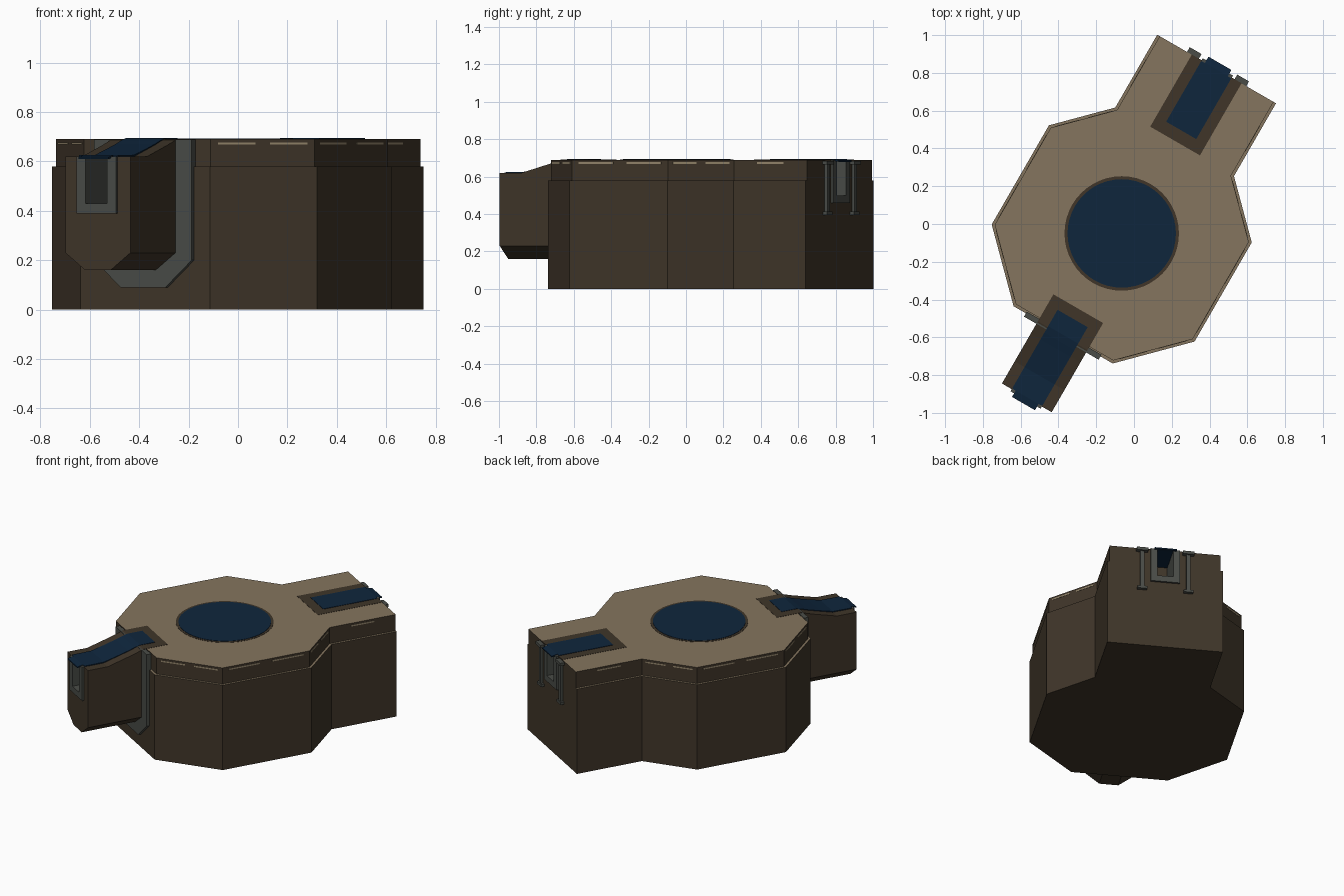
import bpy, bmesh, math
from mathutils import Matrix, Vector

if "Cube" in bpy.data.objects:
    bpy.data.objects.remove(bpy.data.objects["Cube"])

# The whole model is laid out along a local y axis, then turned 30 degrees
PLACE = Matrix.Translation((-0.065, -0.05, 0)) @ Matrix.Rotation(math.radians(-30), 4, 'Z')


def mat(name, col):
    m = bpy.data.materials.new(name)
    m.diffuse_color = (*col, 1)
    m.use_nodes = True
    m.node_tree.nodes["Principled BSDF"].inputs["Base Color"].default_value = m.diffuse_color
    return m


BROWN = mat("dark brown stone", (0.050, 0.036, 0.022))
TAN = mat("tan paving", (0.235, 0.178, 0.112))
WATER = mat("navy water", (0.0045, 0.019, 0.046))
GREY = mat("grey metal", (0.068, 0.073, 0.064))
CREAM = mat("cream trim", (0.30, 0.24, 0.15))


def finish(bm, name, mats, top_second=False):
    bmesh.ops.recalc_face_normals(bm, faces=bm.faces)
    if top_second:  # upward faces take the second colour
        for f in bm.faces:
            f.material_index = int(f.normal.z > 0.9)
    me = bpy.data.meshes.new(name)
    bm.to_mesh(me)
    bm.free()
    for m in mats:
        me.materials.append(m)
    ob = bpy.data.objects.new(name, me)
    ob.matrix_world = PLACE
    bpy.context.collection.objects.link(ob)
    return ob


def loft(name, sections, mats, top_second=False):
    """Skin equal-length rings of 3D points and cap both ends."""
    bm = bmesh.new()
    rings = [[bm.verts.new(p) for p in s] for s in sections]
    n = len(rings[0])
    for a, b in zip(rings, rings[1:]):
        for i in range(n):
            j = (i + 1) % n
            bm.faces.new((a[i], a[j], b[j], b[i]))
    bm.faces.new(rings[0])
    bm.faces.new(rings[-1])
    return finish(bm, name, mats, top_second)


def prism(name, outline, z0, z1, mats, top_second=False):
    return loft(name, [[(x, y, z) for x, y in outline] for z in (z0, z1)], mats, top_second)


def box(name, x0, x1, y0, y1, z0, z1, mats):
    return prism(name, [(x0, y0), (x1, y0), (x1, y1), (x0, y1)], z0, z1, mats)


def along_y(name, profile, y0, y1, mats):
    return loft(name, [[(x, y, z) for x, z in profile] for y in (y0, y1)], mats)


def mirrored(right):
    """Close a half profile by mirroring it across x = 0."""
    return right + [(-x, z) for x, z in reversed(right)]


def cut(target, cutter):
    md = target.modifiers.new("cut", 'BOOLEAN')
    md.operation = 'DIFFERENCE'
    md.solver = 'EXACT'
    md.object = cutter
    cutter.hide_render = True
    cutter.hide_set(True)


# Outline of the body: chamfered square plus a rear extension
def outline(d):
    s, c, w = 0.62 - d, 0.303 - d * 0.41, 0.363 - d
    return mirrored([(c, -s), (s, -c), (s, c), (w, s + c - w), (w, 1.005)])


lower = prism("lower_body", outline(0), 0, 0.58, [BROWN, TAN], True)
upper = prism("upper_body", outline(0.015), 0.58, 0.69, [BROWN, TAN], True)

# Cream dashes high on the walls
edge = [Vector(p) for p in outline(0.015)]
k = 0
for a, b in zip(edge, edge[1:] + edge[:1]):
    d = b - a
    mid = (a + b) / 2
    if abs(d.y) < 1e-4:
        continue  # front wall holds the spout, rear wall the outlet
    n = Vector((d.y, -d.x)).normalized()
    count = 1 if abs(d.x) < 1e-4 and mid.y > 0.5 else 2
    t = d.normalized()
    for i in range(count):
        c = a + d * ((i + 0.5) / count)
        h = 0.18 * d.length
        pts = [c - t * h - n * 0.002, c + t * h - n * 0.002,
               c + t * h + n * 0.002, c - t * h + n * 0.002]
        prism(f"wall_dash_{k}", pts, 0.668, 0.677, [CREAM])
        k += 1


# Round pool
def circle(r):
    return [(r * math.cos(i * math.tau / 48), r * math.sin(i * math.tau / 48)) for i in range(48)]


prism("pool_rim", circle(0.303), 0.685, 0.6915, [BROWN])
prism("pool_water", circle(0.287), 0.685, 0.6935, [WATER])

# Front spout with chamfered underside and a sloping top
TOP = [(-0.46, 0.6915), (-0.625, 0.6915), (-0.70, 0.667), (-0.87, 0.62), (-1.005, 0.62)]
spout = loft("front_spout",
             [[(x, y, z) for x, z in mirrored([(0.06, 0.16), (0.152, 0.23), (0.152, t)])]
              for y, t in TOP], [BROWN])

# Grey collar where the spout leaves the wall
along_y("spout_collar", mirrored([(0.105, 0.09), (0.228, 0.20), (0.228, 0.689)]),
        -0.64, -0.61, [GREY])

# Rear channel border
box("rear_channel_border", -0.152, 0.152, 0.565, 1.006, 0.685, 0.6915, [BROWN])
border = bpy.data.objects["rear_channel_border"]

# Outlet slots with grey U-shaped liners, front and rear
for name, sgn, top, targets in (("front", -1, 0.62, [spout]),
                                ("rear", 1, 0.69, [lower, upper, border])):
    z0 = top - 0.23
    ys = sorted((sgn * 0.80, sgn * 1.1))
    cutter = box(name + "_slot_cutter", -0.088, 0.088, *ys, z0 + 0.003, top + 0.1, [BROWN])
    for t in targets:
        cut(t, cutter)
    u = mirrored([(0.092, z0), (0.092, top), (0.05, top), (0.05, z0 + 0.04)])
    # the liner reaches slightly out of the wall
    along_y(name + "_outlet_liner", u, sgn * 0.80, sgn * 1.018, [GREY])


# Water sheets in both channels, ending in a narrower lip
def water(name, path):
    loft(name, [[(-w, y, z - 0.008), (w, y, z - 0.008), (w, y, z), (-w, y, z)]
                for y, w, z in path], [WATER])


water("front_channel_water", [
    (-0.52, 0.092, 0.694), (-0.62, 0.092, 0.694), (-0.66, 0.092, 0.684),
    (-0.70, 0.092, 0.671), (-0.78, 0.092, 0.649), (-0.87, 0.092, 0.626),
    (-1.0, 0.092, 0.625), (-1.002, 0.07, 0.625), (-1.04, 0.07, 0.617)])
water("rear_channel_water", [
    (0.63, 0.092, 0.694), (1.0, 0.092, 0.694), (1.002, 0.07, 0.694), (1.04, 0.07, 0.687)])

# Brackets on the rear wall, either side of the outlet
for side, x in (("left", -0.145), ("right", 0.145)):
    box(f"bracket_post_{side}", x - 0.013, x + 0.013, 1.003, 1.022, 0.40, 0.67, [GREY])
    box(f"bracket_cap_{side}", x - 0.036, x + 0.036, 1.003, 1.034, 0.664, 0.684, [GREY])
    box(f"bracket_foot_{side}", x - 0.03, x + 0.03, 1.003, 1.028, 0.395, 0.412, [GREY])
